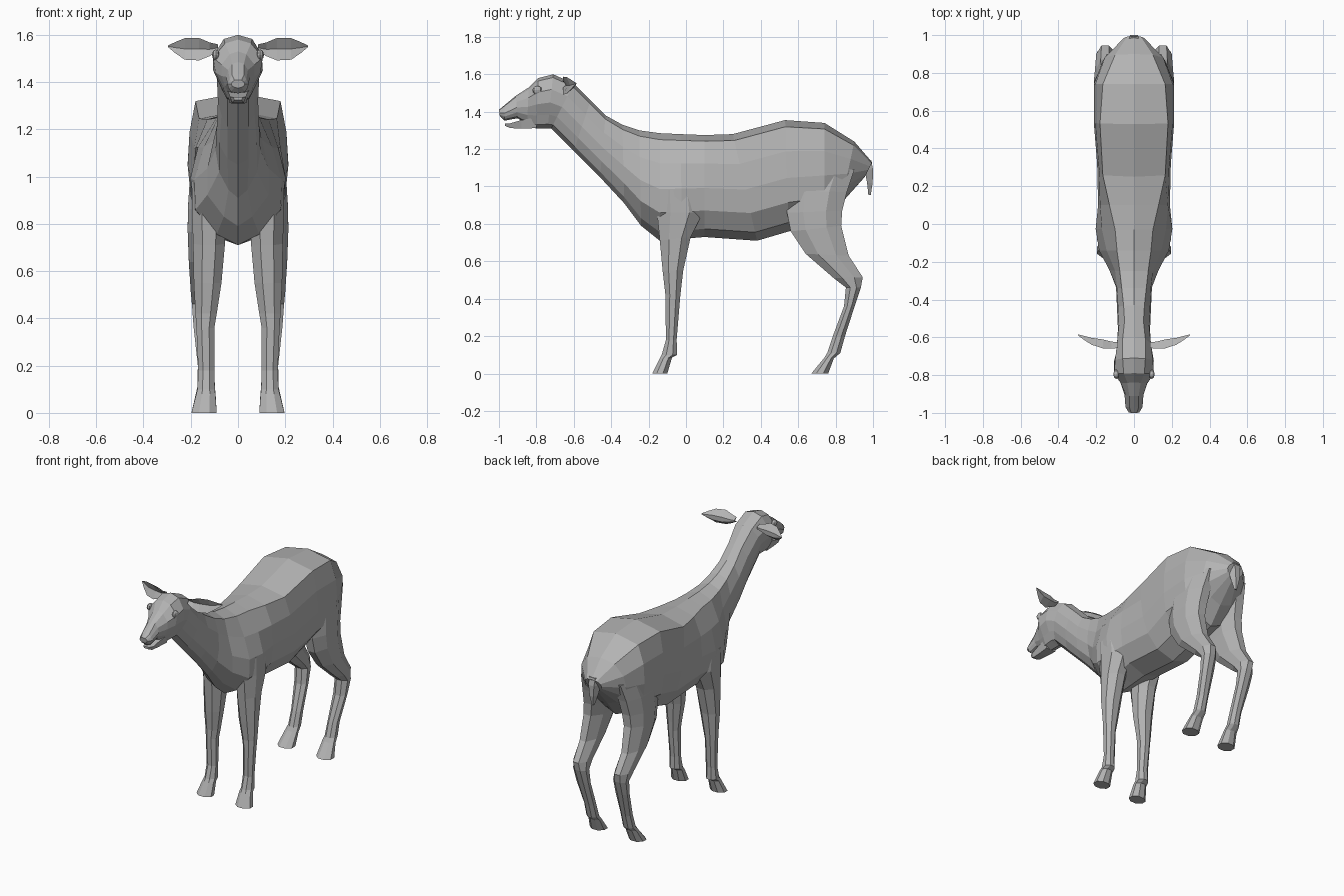
import bpy, bmesh, math

coat = bpy.data.materials.new("grey coat")
coat.diffuse_color = (0.45, 0.45, 0.45, 1)


def loft(name, rings, mirror=False):
    """Skin a closed tube over rings that share one point count."""
    bm = bmesh.new()
    vs = [[bm.verts.new(p) for p in r] for r in rings]
    n = len(vs[0])
    for a, b in zip(vs, vs[1:]):
        for i in range(n):
            j = (i + 1) % n
            bm.faces.new((a[i], a[j], b[j], b[i]))
    bm.faces.new(vs[0])
    bm.faces.new(vs[-1][::-1])
    bmesh.ops.recalc_face_normals(bm, faces=bm.faces)
    me = bpy.data.meshes.new(name)
    bm.to_mesh(me)
    bm.free()
    me.materials.append(coat)
    ob = bpy.data.objects.new(name, me)
    bpy.context.collection.objects.link(ob)
    if mirror:
        ob.modifiers.new("mirror", 'MIRROR').use_mirror_merge = False
    return ob


LEVELS = (0.06, 0.28, 0.52, 0.74, 0.92)


def trunk_ring(yt, zt, yb, zb, *widths):
    """Symmetric ring from a top point to a bottom point, with half widths between."""
    def at(t, x):
        return (x, yt + (yb - yt) * t, zt + (zb - zt) * t)
    right = [at(t, w) for t, w in zip(LEVELS, widths)]
    left = [(-x, y, z) for x, y, z in reversed(right)]
    return [at(0, 0)] + right + [at(1, 0)] + left


def limb_ring(yf, zf, yb, zb, xi, xo):
    """Eight-sided ring between a front and a back edge."""
    pts = []
    for k in range(8):
        a = math.pi * (k + 0.5) / 4
        u = 0.5 - 0.5 * math.cos(a) / math.cos(math.pi / 8)
        v = 0.5 + 0.5 * math.sin(a) / math.cos(math.pi / 8)
        pts.append((xi + (xo - xi) * v, yf + (yb - yf) * u, zf + (zb - zf) * u))
    return pts


# Torso and neck, from rump to skull
torso = [
    (.995, 1.13, .955, 1.05, .035, .055, .06, .05, .03),
    (.90, 1.24, .83, .91, .10, .155, .165, .15, .08),
    (.74, 1.34, .74, .80, .165, .205, .213, .20, .10),
    (.53, 1.355, .55, .76, .18, .205, .213, .20, .12),
    (.25, 1.28, .38, .71, .165, .185, .195, .18, .12),
    (.10, 1.275, .10, .73, .13, .18, .19, .18, .12),
    (-.03, 1.28, -.02, .72, .10, .17, .203, .19, .11),
    (-.14, 1.285, -.14, .71, .09, .145, .185, .18, .09),
    (-.25, 1.30, -.24, .79, .075, .10, .13, .13, .06),
    (-.34, 1.33, -.33, .91, .065, .09, .095, .08, .04),
    (-.43, 1.38, -.46, 1.05, .055, .085, .09, .08, .045),
    (-.51, 1.46, -.60, 1.19, .05, .08, .085, .07, .045),
    (-.60, 1.55, -.72, 1.31, .06, .09, .09, .07, .045),
]
loft("torso_and_neck", [trunk_ring(*r) for r in torso])

# Head, from skull to nose
head = [
    torso[-1],
    (-.71, 1.60, -.74, 1.31, .06, .10, .105, .075, .05),
    (-.79, 1.58, -.80, 1.31, .055, .105, .095, .065, .045),
    (-.84, 1.53, -.85, 1.33, .035, .07, .07, .055, .03),
    (-.91, 1.485, -.90, 1.365, .025, .042, .05, .045, .03),
    (-.97, 1.435, -.97, 1.352, .025, .035, .045, .04, .03),
    (-1.0, 1.41, -.995, 1.375, .015, .025, .028, .025, .015),
]
loft("head", [trunk_ring(*r) for r in head])

# Lower jaw below the mouth slit: y, top, bottom, half width
jaw = [(-.80, 1.37, 1.312, .05), (-.88, 1.355, 1.31, .04),
       (-.94, 1.338, 1.312, .034), (-.968, 1.338, 1.325, .022)]
loft("lower_jaw", [[(w, y, t), (w * .7, y, b), (-w * .7, y, b), (-w, y, t)]
                   for y, t, b, w in jaw])

# Eyes
for side in (-1, 1):
    bpy.ops.mesh.primitive_uv_sphere_add(segments=8, ring_count=6, radius=.026,
                                         location=(side * .094, -.795, 1.515))
    eye = bpy.context.object
    eye.name = "eye_right" if side > 0 else "eye_left"
    eye.scale = (.6, 1, .9)
    eye.data.materials.append(coat)

# Ears: x, y, top, bottom, half thickness
ear = [(.085, -.645, 1.56, 1.53, .012), (.12, -.645, 1.568, 1.51, .014),
       (.165, -.64, 1.587, 1.492, .018), (.225, -.625, 1.586, 1.495, .014),
       (.265, -.605, 1.57, 1.522, .008), (.296, -.588, 1.555, 1.548, .002)]
loft("ears", [[(x, y - h, t), (x, y + .4 * h, (t + b) / 2), (x, y - h, b),
               (x, y + 1.6 * h, (t + 2 * b) / 3), (x, y + 1.6 * h, (2 * t + b) / 3)]
              for x, y, t, b, h in ear], mirror=True)

# Front legs
front_leg = [
    (-.15, .98, .07, .98, .08, .196), (-.155, .86, .09, .86, .05, .195),
    (-.14, .71, .025, .73, .055, .19), (-.125, .55, -.015, .55, .07, .187),
    (-.11, .42, -.03, .42, .09, .18), (-.11, .36, -.035, .36, .10, .176),
    (-.107, .18, -.05, .18, .10, .168), (-.13, .10, -.047, .10, .098, .172),
    (-.14, .08, -.075, .085, .096, .176), (-.18, 0, -.10, 0, .09, .197),
]
loft("front_legs", [limb_ring(*r) for r in front_leg], mirror=True)

# Hind legs with thigh and hock
hind_leg = [
    (.58, 1.12, .90, 1.09, .05, .185), (.54, .98, .86, .97, .06, .205),
    (.54, .86, .835, .87, .07, .212), (.56, .76, .83, .79, .085, .213),
    (.64, .64, .87, .63, .10, .208), (.79, .51, .945, .515, .105, .20),
    (.855, .46, .935, .46, .10, .195), (.845, .36, .905, .37, .10, .188),
    (.785, .20, .85, .20, .10, .17), (.755, .11, .825, .11, .098, .172),
    (.74, .085, .79, .08, .095, .178), (.67, 0, .76, 0, .09, .197),
]
loft("hind_legs", [limb_ring(*r) for r in hind_leg], mirror=True)

# Tail: z, front y, back y, half width
tail = [(1.14, .93, .99, .045), (1.09, .955, 1.0, .04),
        (1.02, .968, .998, .028), (.955, .975, .988, .008)]
loft("tail", [[(w, f, z), (w * .5, b, z), (-w * .5, b, z), (-w, f, z)]
              for z, f, b, w in tail])
